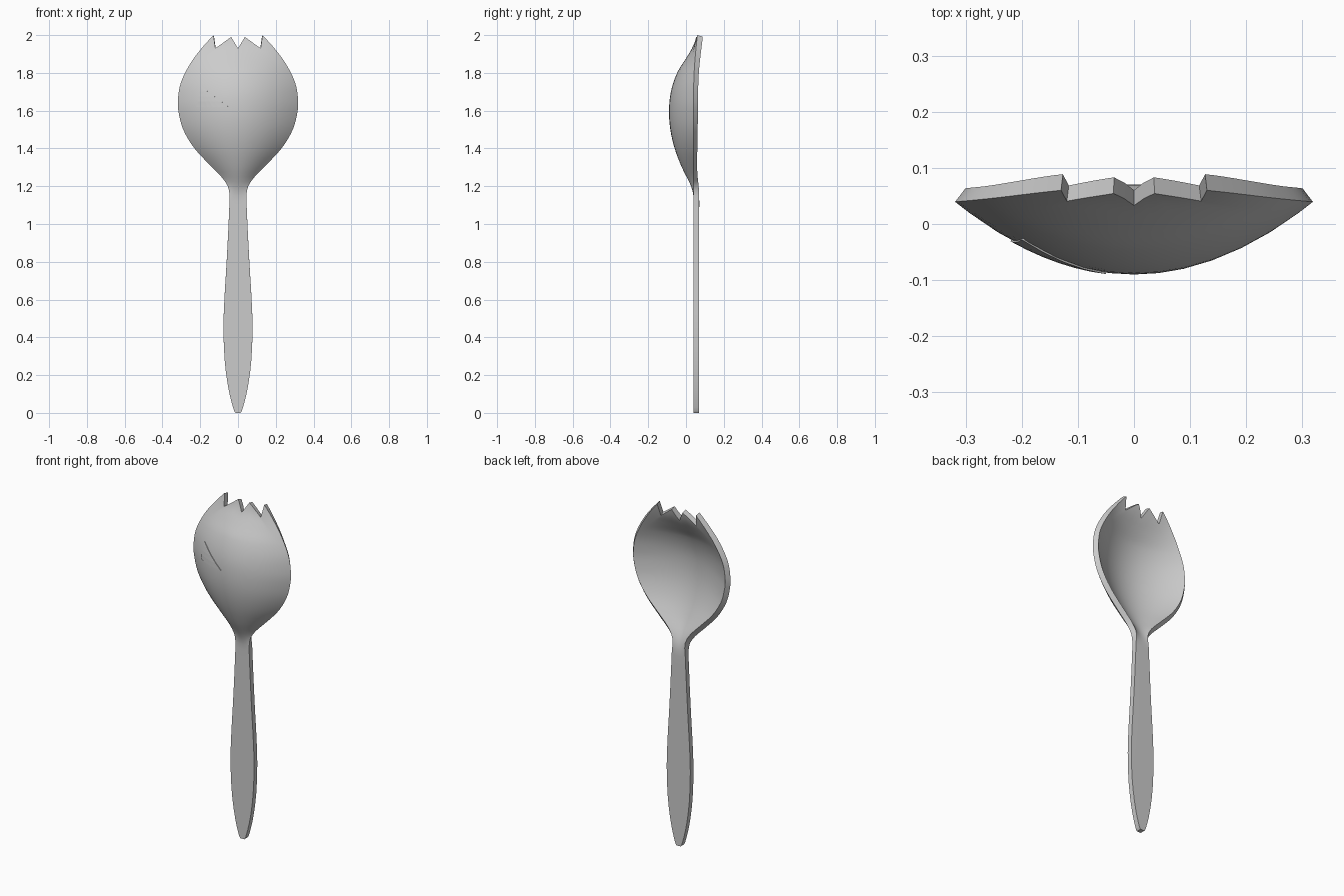
import bpy

if "Cube" in bpy.data.objects:
    bpy.data.objects.remove(bpy.data.objects["Cube"])


def curve(pts, t):
    """Smooth interpolation through (position, value) pairs."""
    n = len(pts)
    t = min(max(t, pts[0][0]), pts[-1][0])
    i = max(k for k in range(n - 1) if pts[k][0] <= t)

    def slope(k):
        a, b = pts[max(k - 1, 0)], pts[min(k + 1, n - 1)]
        return (b[1] - a[1]) / (b[0] - a[0])

    (t0, v0), (t1, v1) = pts[i], pts[i + 1]
    h = t1 - t0
    s = (t - t0) / h
    return (v0 * (2*s**3 - 3*s**2 + 1) + v1 * (3*s**2 - 2*s**3)
            + h * slope(i) * (s**3 - 2*s**2 + s) + h * slope(i + 1) * (s**3 - s**2))


def sheet(name, rows, thickness, smooth):
    """Grid of points, thickened towards the back (+y)."""
    n = len(rows[0])
    verts = [p for row in rows for p in row]
    faces = [(r*n + c, r*n + c + 1, (r+1)*n + c + 1, (r+1)*n + c)
             for r in range(len(rows) - 1) for c in range(n - 1)]
    mesh = bpy.data.meshes.new(name)
    mesh.from_pydata(verts, [], faces)
    obj = bpy.data.objects.new(name, mesh)
    bpy.context.collection.objects.link(obj)
    bpy.ops.object.select_all(action='DESELECT')
    bpy.context.view_layer.objects.active = obj
    obj.select_set(True)
    mod = obj.modifiers.new("thickness", 'SOLIDIFY')
    mod.thickness = thickness
    mod.offset = -1
    bpy.ops.object.modifier_apply(modifier=mod.name)
    if smooth:
        bpy.ops.object.shade_smooth_by_angle(angle=0.6)
    return obj


# Half-width, centre line depth and rim depth along the height
WIDTH = [(0, .013), (.012, .021), (.1, .045), (.2, .062), (.3, .072), (.45, .077),
         (.6, .072), (.8, .06), (1, .05), (1.15, .045), (1.2, .054), (1.25, .088),
         (1.3, .137), (1.4, .23), (1.5, .29), (1.6, .316), (1.66, .318),
         (1.75, .302), (1.85, .252), (1.93, .193), (2, .13)]
CENTRE = [(0, .04), (1.1, .04), (1.15, .039), (1.2, .027), (1.3, -.022), (1.4, -.06),
          (1.5, -.083), (1.6, -.09), (1.7, -.08), (1.8, -.047), (1.88, .002),
          (1.94, .038), (2, .057)]
RIM = [(0, .04), (1.2, .04), (1.7, .04), (1.85, .046), (2, .06)]


def depth(x, z):
    c = curve(CENTRE, z)
    return c + (curve(RIM, z) - c) * (x / curve(WIDTH, z)) ** 2


# Column positions across the width, with the tine height of each
half = [(0, 1.93), (.14, 1.96), (.28, 1.99), (.44, 1.975), (.6, 1.96),
        (.76, 1.945), (.92, 1.93), (1, 2)]
columns = [(-u, z) for u, z in half[:0:-1]] + half

# Handle and bowl as one continuous sheet ending in the tines
START = 1.8
heights = ([0, .005, .012, .03, .06] + [.1 + .06*i for i in range(18)]
           + [1.15 + .025*i for i in range(27)]
           + [START + .02*i for i in range(1, 11)])
rows = []
for h in heights:
    row = []
    for u, top in columns:
        x = u * curve(WIDTH, h)
        z = h if h <= START else START + (h - START) * (top - START) / .2
        row.append((x, depth(x, z), z))
    rows.append(row)
sheet("spork_body", rows, .03, True)

# Small raised triangular facet on the outside of the bowl
patch = []
for k in (0, .25, .5, .75, .98):
    left, right, z = -.22 + .02*k, -.05 - .15*k, 1.62 + .11*k
    xs = [left + (right - left) * i / 6 for i in range(7)]
    patch.append([(x, depth(x, z) - .003, z) for x in xs])
sheet("bowl_facet", patch, .006, False)
